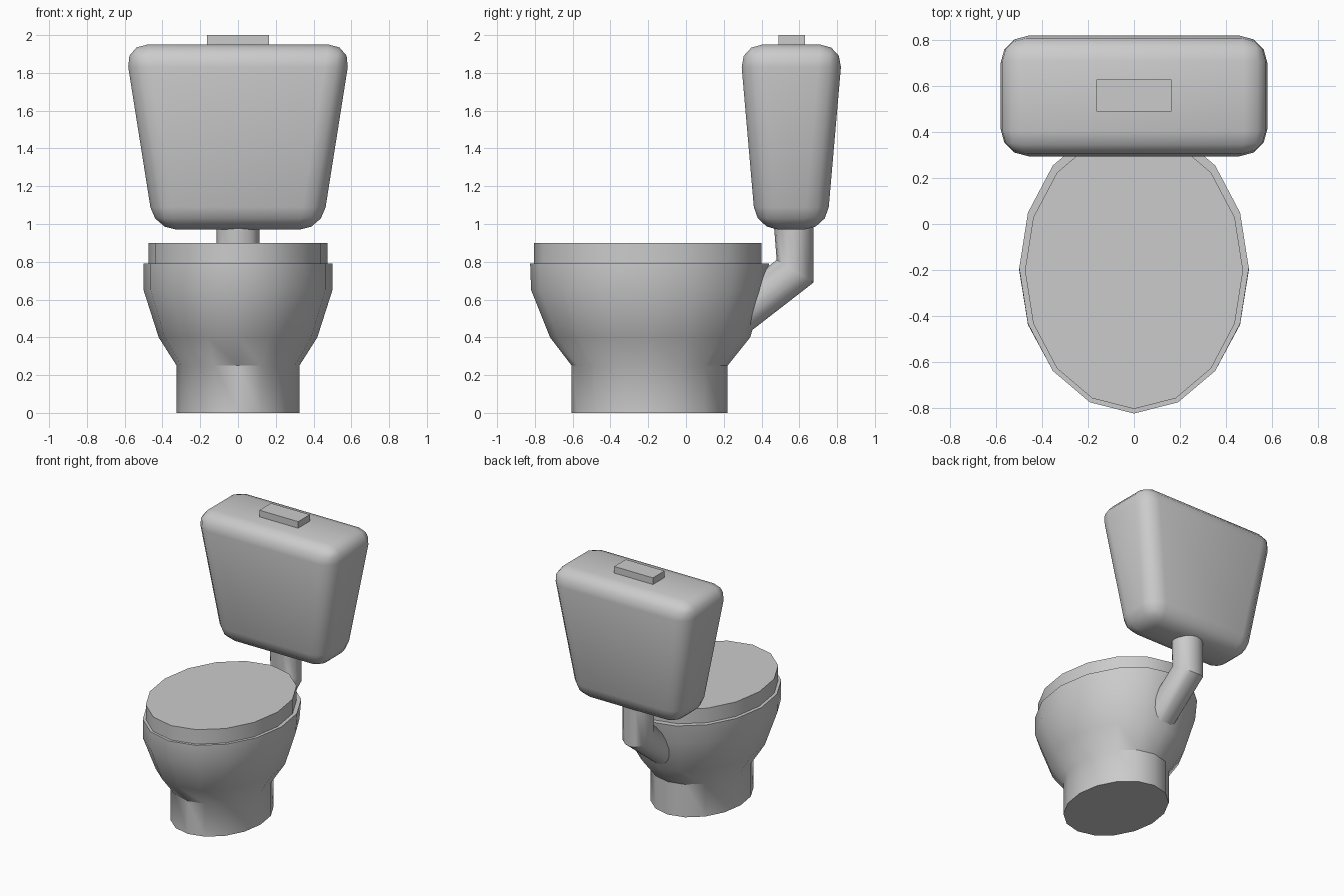
import bpy, bmesh, math
from mathutils import Vector

if "Cube" in bpy.data.objects:
    bpy.data.objects.remove(bpy.data.objects["Cube"])


def finish(name, bm, angle=35):
    bmesh.ops.recalc_face_normals(bm, faces=bm.faces)
    mesh = bpy.data.meshes.new(name)
    bm.to_mesh(mesh)
    bm.free()
    ob = bpy.data.objects.new(name, mesh)
    bpy.context.collection.objects.link(ob)
    bpy.ops.object.select_all(action='DESELECT')
    bpy.context.view_layer.objects.active = ob
    ob.select_set(True)
    bpy.ops.object.shade_smooth_by_angle(angle=math.radians(angle))
    return ob


def loft(name, rings, n=16):
    """Capped skin through elliptical rings: (x radius, front (y, z), back (y, z))."""
    bm = bmesh.new()
    loops = []
    for rx, front, back in rings:
        f, b = Vector((0, *front)), Vector((0, *back))
        mid, half = (f + b) / 2, (b - f) / 2
        loops.append([bm.verts.new(mid + half * math.cos(a) + Vector((rx * math.sin(a), 0, 0)))
                      for a in (2 * math.pi * i / n for i in range(n))])
    for lo, hi in zip(loops, loops[1:]):
        for i in range(n):
            j = (i + 1) % n
            bm.faces.new((lo[i], lo[j], hi[j], hi[i]))
    bm.faces.new(loops[0])
    bm.faces.new(loops[-1])
    return finish(name, bm)


def tapered_box(name, y, z0, z1, bottom, top, bevel=0):
    bm = bmesh.new()
    bmesh.ops.create_cube(bm, size=2)
    for v in bm.verts:
        hx, hy = top if v.co.z > 0 else bottom
        v.co = (v.co.x * hx, y + v.co.y * hy, z1 if v.co.z > 0 else z0)
    if bevel:
        bmesh.ops.bevel(bm, geom=bm.edges[:], offset=bevel, segments=3,
                        profile=0.5, affect='EDGES')
    return finish(name, bm)


# Bowl and pedestal, listed as z, x radius, front y, back y
bowl_profile = [(0, .325, -.605, .22), (.25, .325, -.605, .22), (.40, .42, -.72, .34),
                (.65, .50, -.82, .415), (.79, .50, -.825, .44)]
loft("bowl", [(rx, (f, z), (b, z)) for z, rx, f, b in bowl_profile])

# Closed lid
loft("lid", [(.475, (-.805, z), (.40, z)) for z in (.78, .90)])

# Flush pipe with one mitred elbow, running into the back of the bowl
loft("flush_pipe", [(.113, (.08, .50), (.275, .38)),
                    (.113, (.48, .81), (.675, .69)),
                    (.113, (.465, 1.0), (.675, 1.0))])

# Cistern with rounded edges, and its push button
tapered_box("cistern", .5575, .97, 1.95, (.445, .188), (.60, .273), bevel=.12)
tapered_box("flush_button", .56, 1.92, 2.0, (.163, .07), (.163, .07))
